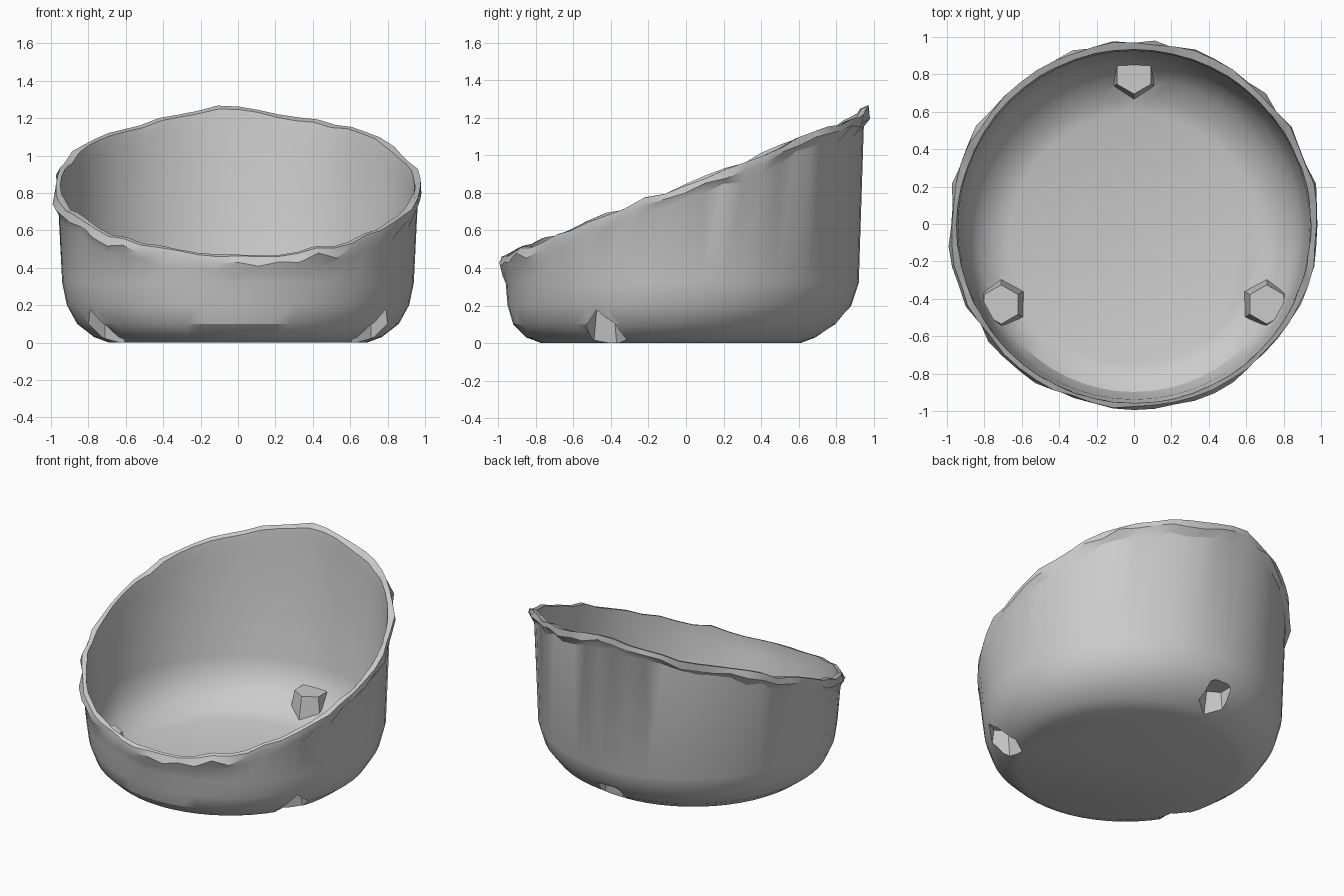
import bpy, bmesh, math, random
from math import sin, cos, pi

if "Cube" in bpy.data.objects:
    bpy.data.objects.remove(bpy.data.objects["Cube"])
random.seed(4)
SEGMENTS = 56
WALL = 0.022

grey = bpy.data.materials.new("plain grey")
grey.use_nodes = True
grey.diffuse_color = (0.6, 0.6, 0.6, 1)
grey.node_tree.nodes["Principled BSDF"].inputs["Base Color"].default_value = (0.6, 0.6, 0.6, 1)

# Rounded base: radius, y shift, height
BASE = [(0.69, -0.08, 0.0), (0.77, -0.08, 0.03), (0.86, -0.06, 0.1),
        (0.915, -0.035, 0.2), (0.94, -0.02, 0.32)]
ANGLES = [2 * pi * i / SEGMENTS for i in range(SEGMENTS)]
# Ragged sloping rim, highest at the back
RIM = [0.845 + 0.385 * sin(a) + 0.04 * max(0, sin(a)) ** 60
       + random.uniform(-0.014, 0.014) for a in ANGLES]


def make_object(name, rings):
    """Closed solid from stacked rings, capped with fans."""
    bm = bmesh.new()
    loops = [[bm.verts.new(p) for p in ring] for ring in rings]
    n = len(rings[0])
    for low, high in zip(loops, loops[1:]):
        for i in range(n):
            j = (i + 1) % n
            bm.faces.new((low[i], low[j], high[j], high[i]))
    bm.faces.new(loops[0][::-1])
    centre = bm.verts.new([sum(v.co[k] for v in loops[-1]) / n for k in range(3)])
    for i in range(n):
        bm.faces.new((loops[-1][i], loops[-1][(i + 1) % n], centre))
    bmesh.ops.recalc_face_normals(bm, faces=bm.faces)
    mesh = bpy.data.meshes.new(name)
    bm.to_mesh(mesh)
    bm.free()
    obj = bpy.data.objects.new(name, mesh)
    mesh.materials.append(grey)
    bpy.context.collection.objects.link(obj)
    return obj


def ring_at(r, shift, heights, jitter=0.0):
    radii = [r + random.uniform(-jitter, jitter) for _ in ANGLES]
    return [(q * cos(a), q * sin(a) + shift, z) for q, a, z in zip(radii, ANGLES, heights)]


def cut(target, cutter):
    mod = target.modifiers.new("cut", "BOOLEAN")
    mod.operation = "DIFFERENCE"
    mod.solver = "EXACT"
    mod.object = cutter
    bpy.context.view_layer.objects.active = target
    bpy.ops.object.modifier_apply(modifier=mod.name)
    bpy.data.objects.remove(cutter)


def hex_plug(angle, low, high, top):
    """Tapered six-sided plug standing in the rounded base."""
    cx, cy = 0.82 * cos(angle), 0.82 * sin(angle) - 0.02
    return make_object("plug", [
        [(cx + r * cos(angle + i * pi / 3), cy + r * sin(angle + i * pi / 3), z)
         for i in range(6)] for r, z in ((low, -0.05), (high, top))])


# Outer body with a lumpy lip
outer = [ring_at(r, s, [z] * SEGMENTS) for r, s, z in BASE]
outer.append(ring_at(0.962, -0.015, [z - random.uniform(0.07, 0.11) for z in RIM]))
outer.append(ring_at(0.985, -0.008, [z - random.uniform(0.025, 0.055) for z in RIM], 0.014))
outer.append(ring_at(0.978, -0.005, RIM, 0.01))
bowl = make_object("bowl", outer)

# Hollow inside
inner = [ring_at(r - WALL, s, [z + WALL * (1 - i / 5)] * SEGMENTS)
         for i, (r, s, z) in enumerate(BASE)]
inner.append(ring_at(0.962 - WALL, -0.015, [z - 0.09 for z in RIM]))
inner.append(ring_at(0.955, -0.008, [z + 0.1 for z in RIM], 0.006))
cavity = make_object("cavity", inner)

# Three pockets pressed up through the base
for k in range(3):
    angle = pi / 2 + k * 2 * pi / 3
    cut(cavity, hex_plug(angle, 0.15, 0.105, 0.2))
    cut(bowl, hex_plug(angle, 0.13, 0.09, 0.18))
cut(bowl, cavity)

bpy.ops.object.select_all(action="DESELECT")
bowl.select_set(True)
bpy.context.view_layer.objects.active = bowl
bpy.ops.object.shade_smooth_by_angle(angle=math.radians(28))
